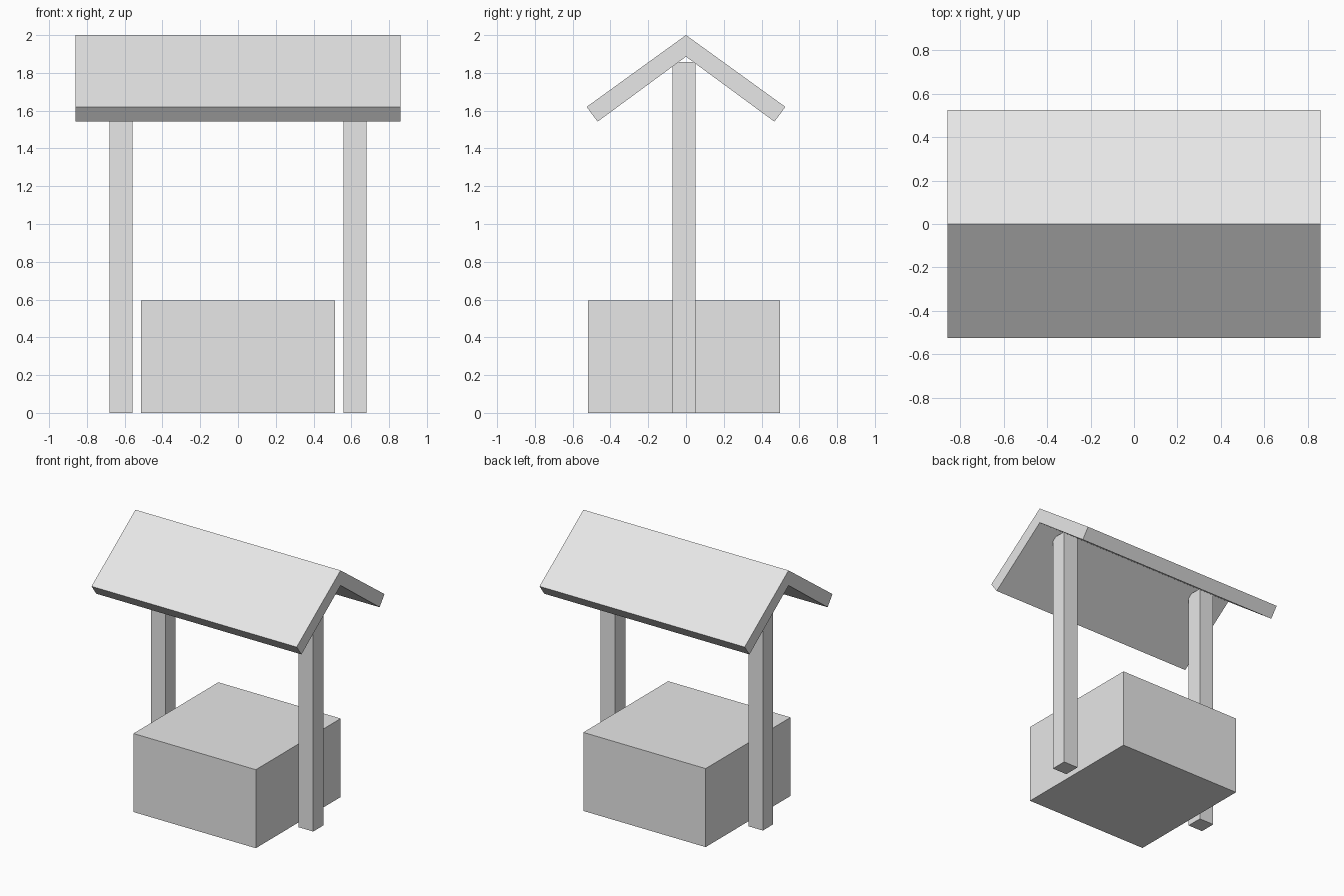
import bpy
import bmesh

cube = bpy.data.objects.get("Cube")
if cube:
    bpy.data.objects.remove(cube, do_unlink=True)

# One plain grey for the whole well
grey = bpy.data.materials.new("light_grey")
grey.use_nodes = True
colour = (0.8, 0.8, 0.8, 1)
grey.diffuse_color = colour
grey.node_tree.nodes["Principled BSDF"].inputs["Base Color"].default_value = colour


def prism(name, profile, x0, x1):
    """Extrude a (y, z) profile along x from x0 to x1."""
    bm = bmesh.new()
    face = bm.faces.new([bm.verts.new((x0, y, z)) for y, z in profile])
    new = bmesh.ops.extrude_face_region(bm, geom=[face])["geom"]
    verts = [v for v in new if isinstance(v, bmesh.types.BMVert)]
    bmesh.ops.translate(bm, verts=verts, vec=(x1 - x0, 0, 0))
    bmesh.ops.recalc_face_normals(bm, faces=bm.faces)
    mesh = bpy.data.meshes.new(name)
    bm.to_mesh(mesh)
    bm.free()
    mesh.materials.append(grey)
    obj = bpy.data.objects.new(name, mesh)
    bpy.context.collection.objects.link(obj)
    return obj


def box(name, x0, x1, y0, y1, height):
    return prism(name, [(y0, 0), (y1, 0), (y1, height), (y0, height)], x0, x1)


# Solid base block
box("well_base", -0.513, 0.513, -0.519, 0.497, 0.595)

# Posts on either side
box("right_post", -0.68, -0.558, -0.071, 0.051, 1.857)
box("left_post", 0.558, 0.68, -0.071, 0.051, 1.857)

# Pitched roof: two slabs meeting at the ridge
half = [(0, 1.886), (0.468, 1.542), (0.526, 1.62), (0, 2.0)]
for name, side in (("back_roof", 1), ("front_roof", -1)):
    slab = prism(name, [(side * y, z) for y, z in half], -0.86, 0.86)
    # Drop the hidden face where the slabs meet
    bm = bmesh.new()
    bm.from_mesh(slab.data)
    seam = [f for f in bm.faces if all(abs(v.co.y) < 0.001 for v in f.verts)]
    bmesh.ops.delete(bm, geom=seam, context='FACES_ONLY')
    bm.to_mesh(slab.data)
    bm.free()
